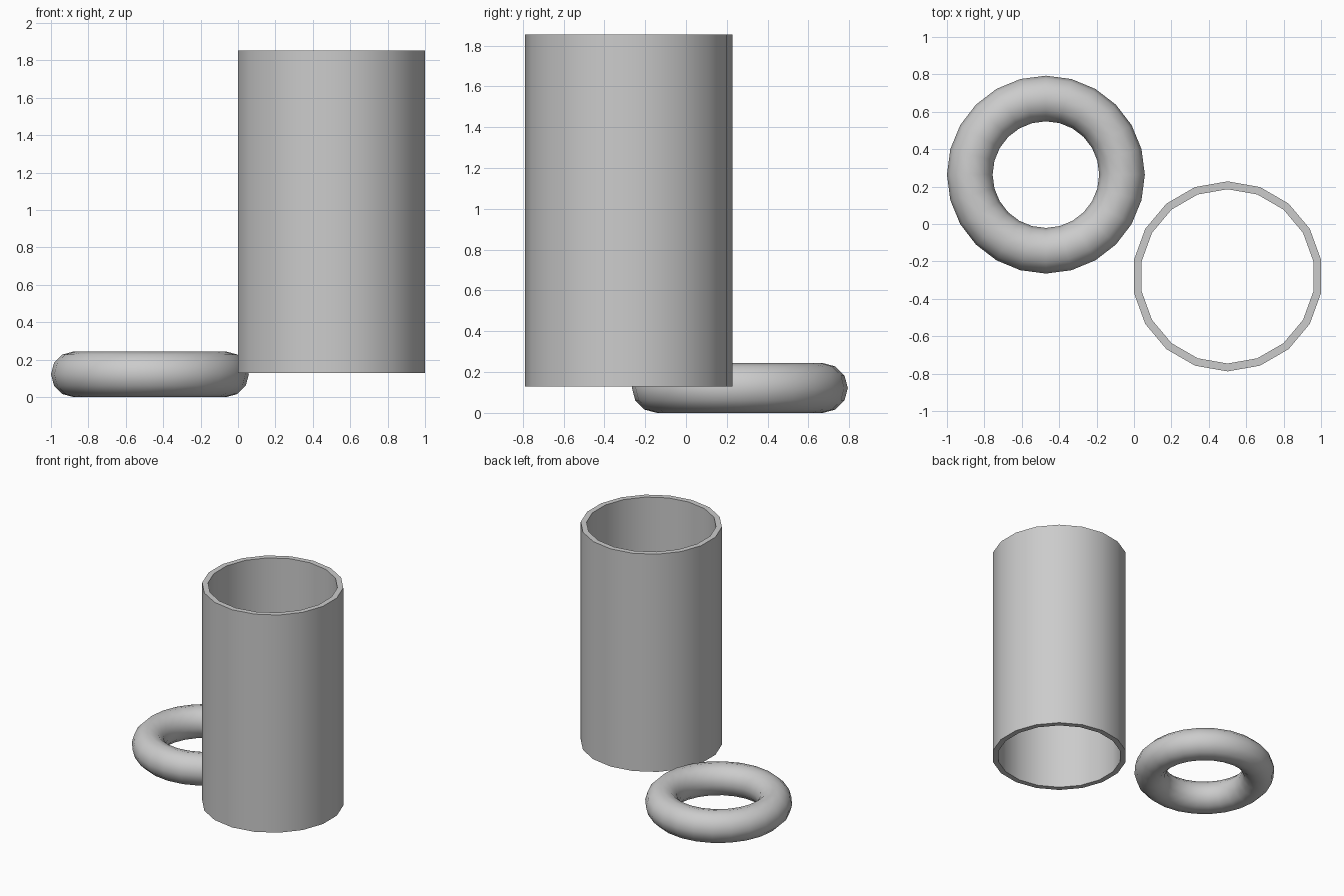
import bpy, bmesh
from math import radians, sin, cos, pi

if "Cube" in bpy.data.objects:
    bpy.data.objects.remove(bpy.data.objects["Cube"])


def smooth(obj, angle):
    bpy.ops.object.select_all(action='DESELECT')
    obj.select_set(True)
    bpy.context.view_layer.objects.active = obj
    bpy.ops.object.shade_smooth_by_angle(angle=radians(angle))


# Ring lying on the floor
bpy.ops.mesh.primitive_torus_add(major_segments=24, minor_segments=12,
                                 major_radius=0.407, minor_radius=0.122,
                                 location=(-0.471, 0.264, 0.122))
ring = bpy.context.object
ring.name = "ring"
smooth(ring, 60)

# Open tube: four 18-sided loops bridged into a hollow wall
SIDES, OUTER, INNER, Z0, Z1 = 18, 0.508, 0.466, 0.13, 1.853
bm = bmesh.new()
loops = []
for r, z in ((OUTER, Z0), (OUTER, Z1), (INNER, Z1), (INNER, Z0)):
    loops.append([bm.verts.new((r * sin(-2 * pi * i / SIDES), r * cos(2 * pi * i / SIDES), z))
                  for i in range(SIDES)])
for k in range(4):
    a, b = loops[k], loops[(k + 1) % 4]
    for i in range(SIDES):
        j = (i + 1) % SIDES
        bm.faces.new((a[i], a[j], b[j], b[i]))
bmesh.ops.recalc_face_normals(bm, faces=bm.faces)
mesh = bpy.data.meshes.new("tube")
bm.to_mesh(mesh)
bm.free()
tube = bpy.data.objects.new("tube", mesh)
tube.location = (0.5, -0.28, 0)
bpy.context.collection.objects.link(tube)
smooth(tube, 30)
